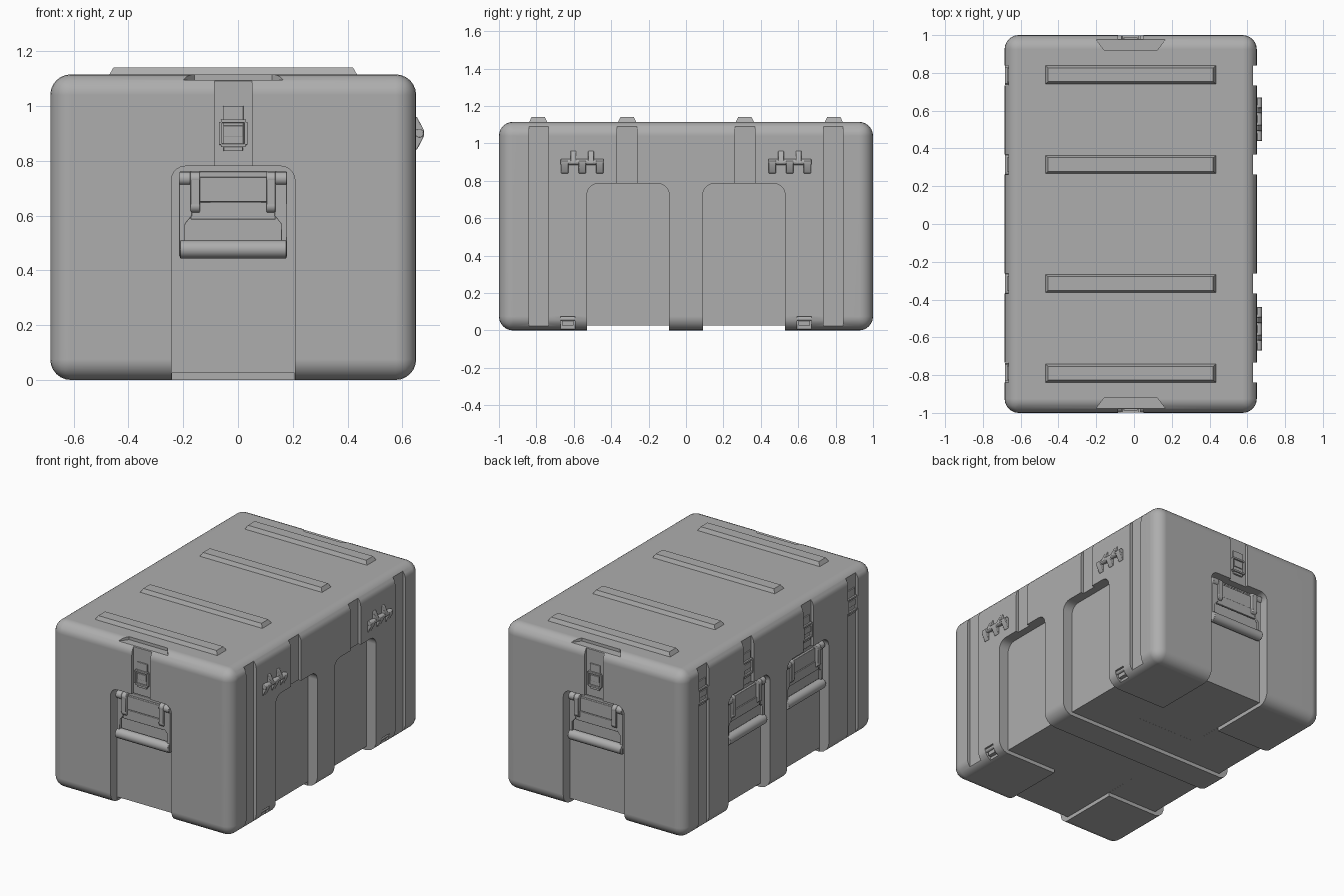
import bpy, bmesh, math
from mathutils import Matrix, Vector

cube = bpy.data.objects.get("Cube")
if cube:
    bpy.data.objects.remove(cube, do_unlink=True)

CX, HX, HY, H = -0.0175, 0.6675, 1.0, 1.115     # body centre and half sizes, height
DEPTH, GROOVE = 0.07, 0.02                      # panel recess and strap groove depth

grey = bpy.data.materials.new("case_grey")
grey.use_nodes = True
tone = (0.42, 0.42, 0.42, 1)
grey.diffuse_color = tone
grey.node_tree.nodes["Principled BSDF"].inputs["Base Color"].default_value = tone


def face(side, along=0.0):
    """Frame on a side of the case: x along it, -y outward, z up."""
    origin, turn = {
        "front": ((CX, -HY, 0), 0),
        "back": ((CX, HY, 0), 180),
        "right_wall": ((CX + HX, along, 0), 90),
        "left_wall": ((CX - HX, along, 0), -90),
    }[side]
    return Matrix.Translation(origin) @ Matrix.Rotation(math.radians(turn), 4, "Z")


def prism(bm, axis, pts, a, b):
    """Extrude a 2D profile from a to b along an axis."""
    def place(p, t):
        return {"x": (t, p[0], p[1]), "y": (p[0], t, p[1]), "z": (p[0], p[1], t)}[axis]
    f = bm.faces.new([bm.verts.new(place(p, a)) for p in pts])
    ext = bmesh.ops.extrude_face_region(bm, geom=[f])
    moved = [v for v in ext["geom"] if isinstance(v, bmesh.types.BMVert)]
    bmesh.ops.translate(bm, verts=moved, vec=Vector(place((0, 0), b - a)))


def box(bm, x, y, z):
    prism(bm, "z", [(x[0], y[0]), (x[1], y[0]), (x[1], y[1]), (x[0], y[1])], z[0], z[1])


def rod(bm, x, y, z, r, n=16):
    pts = [(y + r * math.cos(i * math.tau / n), z + r * math.sin(i * math.tau / n)) for i in range(n)]
    prism(bm, "x", pts, x[0], x[1])


def arch(half, low, high, r, n=5):
    """Upright panel outline with rounded top corners."""
    arc = [(half - r + r * math.cos(i * math.pi / 2 / n), high - r + r * math.sin(i * math.pi / 2 / n))
           for i in range(n + 1)]
    return [(half, low)] + arc + [(-u, v) for u, v in reversed(arc)] + [(-half, low)]


def finish(bm, name, frame=Matrix(), bevel=0.0):
    bmesh.ops.recalc_face_normals(bm, faces=bm.faces[:])
    bm.transform(frame)
    me = bpy.data.meshes.new(name)
    bm.to_mesh(me)
    bm.free()
    me.materials.append(grey)
    ob = bpy.data.objects.new(name, me)
    bpy.context.scene.collection.objects.link(ob)
    if bevel:
        mod = ob.modifiers.new("soft_edges", "BEVEL")
        mod.width, mod.segments, mod.limit_method = bevel, 2, "ANGLE"
    return ob


def activate(ob):
    bpy.ops.object.select_all(action="DESELECT")
    ob.select_set(True)
    bpy.context.view_layer.objects.active = ob


def smooth(ob):
    activate(ob)
    bpy.ops.object.shade_smooth_by_angle(angle=math.radians(35))


# Body shell with rounded edges
bm = bmesh.new()
box(bm, (CX - HX, CX + HX), (-HY, HY), (0, H))
bmesh.ops.bevel(bm, geom=bm.edges[:], offset=0.075, segments=6, profile=0.5, affect="EDGES")
body = finish(bm, "case_body")

cutters = []


def cut(build, frame=Matrix()):
    cb = bmesh.new()
    build(cb)
    ob = finish(cb, "cutter", frame)
    ob.hide_render = True
    cutters.append(ob)


walls = ("left_wall", "right_wall")
ends = ("front", "back")
STRAP, OUTER = 0.315, 0.787

# Recessed panels, strap grooves and lid notches
for side in ends:
    f = face(side)
    cut(lambda b: prism(b, "y", arch(0.225, -0.1, 0.78, 0.05), -0.1, DEPTH), f)
    cut(lambda b: box(b, (-0.068, 0.068), (-0.1, GROOVE), (0.7, 1.3)), f)
    cut(lambda b: prism(b, "z", [(-0.24, -0.1), (0.24, -0.1), (0.182, 0.025),
                                 (0.142, 0.078), (-0.142, 0.078), (-0.182, 0.025)], 1.095, 1.3), f)
for side in walls:
    for s in (-1, 1):
        cut(lambda b: prism(b, "y", arch(0.22, -0.1, 0.785, 0.06), -0.1, DEPTH), face(side, 0.31 * s))
        cut(lambda b: box(b, (-0.053, 0.053), (-0.1, GROOVE), (0.7, 1.3)), face(side, STRAP * s))
        cut(lambda b: box(b, (-0.053, 0.053), (-0.1, GROOVE), (-0.1, 1.3)), face(side, OUTER * s))

# Underside channels leave four corner pads and a middle runner
for s in (-1, 1):
    lo, hi = sorted((0.092 * s, 0.528 * s))
    cut(lambda b: box(b, (-1, 1), (lo, hi), (-0.2, 0.025)))
    lo2, hi2 = sorted((0.3 * s, 1.2 * s))
    cut(lambda b: box(b, (CX - 0.223, CX + 0.223), (lo2, hi2), (-0.2, 0.0255)))
    cut(lambda b: box(b, (-0.038, 0.038), (-0.1, 0.045), (-0.1, 0.075)), face("right_wall", 0.632 * s))

for c in cutters:
    mod = body.modifiers.new("cut", "BOOLEAN")
    mod.operation, mod.solver, mod.object = "DIFFERENCE", "EXACT", c
    activate(body)
    bpy.ops.object.modifier_apply(modifier=mod.name)
for c in cutters:
    bpy.data.objects.remove(c, do_unlink=True)
smooth(body)
wn = body.modifiers.new("even_normals", "WEIGHTED_NORMAL")
wn.keep_sharp = True

# Raised stacking ribs on the lid
for i, y in enumerate((-0.79, -0.315, 0.315, 0.79)):
    bm = bmesh.new()
    box(bm, (-0.4575, 0.4575), (-0.053, 0.053), (1.105, 1.14))
    for v in bm.verts:
        if v.co.z > 1.12:
            v.co.x *= 0.955
            v.co.y *= 0.68
    finish(bm, f"lid_rib_{i + 1}", Matrix.Translation((CX, y, 0)))


def handle(name, frame):
    """Drop handle hanging on a bracket in a recess."""
    b = bmesh.new()
    box(b, (-0.175, 0.175), (0.05, DEPTH + 0.01), (0.63, 0.76))
    box(b, (-0.13, 0.13), (0.035, 0.055), (0.65, 0.74))
    rod(b, (-0.195, 0.195), 0.035, 0.477, 0.033)
    box(b, (-0.155, 0.155), (0.03, 0.045), (0.585, 0.65))
    for s in (-1, 1):
        arm = [(0.197, 0.45), (0.197, 0.74), (0.15, 0.74), (0.15, 0.6), (0.175, 0.57), (0.175, 0.45)]
        prism(b, "y", [(s * u, v) for u, v in arm], 0.025, 0.045)
        inner, mid, outer = 0.122, 0.155, 0.197
        box(b, sorted((s * inner, s * mid)), (0.012, DEPTH + 0.01), (0.635, 0.735))
        for z in (0.635, 0.735):
            rod(b, sorted((s * inner, s * mid)), 0.036, z, 0.025)
        rod(b, sorted((s * mid, s * outer)), 0.036, 0.735, 0.025)
    smooth(finish(b, name, frame, 0.003))


def latch(name, frame):
    """Draw latch lying in a strap groove."""
    b = bmesh.new()
    box(b, (-0.037, 0.037), (0.012, 0.03), (0.855, 1.0))
    box(b, (-0.035, 0.035), (0.008, 0.03), (0.835, 0.85))
    box(b, (-0.034, 0.034), (0.006, 0.02), (0.888, 0.928))
    for s in (-1, 1):
        box(b, sorted((s * 0.04, s * 0.052)), (0.001, 0.03), (0.858, 0.942))
        zc = 0.9 + s * 0.044
        box(b, (-0.045, 0.045), (0.001, 0.03), (zc - 0.006, zc + 0.006))
    finish(b, name, frame, 0.002)


def hinge(name, frame):
    """Interleaved hinge with three lower and two upper knuckles."""
    b = bmesh.new()
    rod(b, (-0.115, 0.115), -0.012, 0.9, 0.016)
    for i in range(-2, 3):
        u, up = i * 0.047, -1 if i % 2 == 0 else 1
        w = 0.015 if up > 0 else 0.02
        shape = [(0.01, 0.06), (-0.003, 0.06), (-0.028, 0.012), (-0.028, -0.008), (0.01, -0.016)]
        prism(b, "x", [(y, 0.9 + up * z) for y, z in shape], u - w, u + w)
    smooth(finish(b, name, frame, 0.003))


def clip(name, frame):
    """Small catch set in the lower edge."""
    b = bmesh.new()
    box(b, (-0.03, 0.03), (0.02, 0.05), (0.025, 0.06))
    rod(b, (-0.038, 0.038), 0.016, 0.062, 0.012)
    smooth(finish(b, name, frame))


# Hardware on each side
for side in ends:
    handle(side + "_handle", face(side))
    latch(side + "_latch", face(side))
for s, tag in ((-1, "front"), (1, "rear")):
    handle(f"side_handle_{tag}", face("left_wall", 0.31 * s))
    latch(f"side_latch_inner_{tag}", face("left_wall", STRAP * s))
    latch(f"side_latch_outer_{tag}", face("left_wall", OUTER * s))
    hinge(f"hinge_{tag}", face("right_wall", 0.555 * s))
    clip(f"bottom_clip_{tag}", face("right_wall", 0.632 * s))
